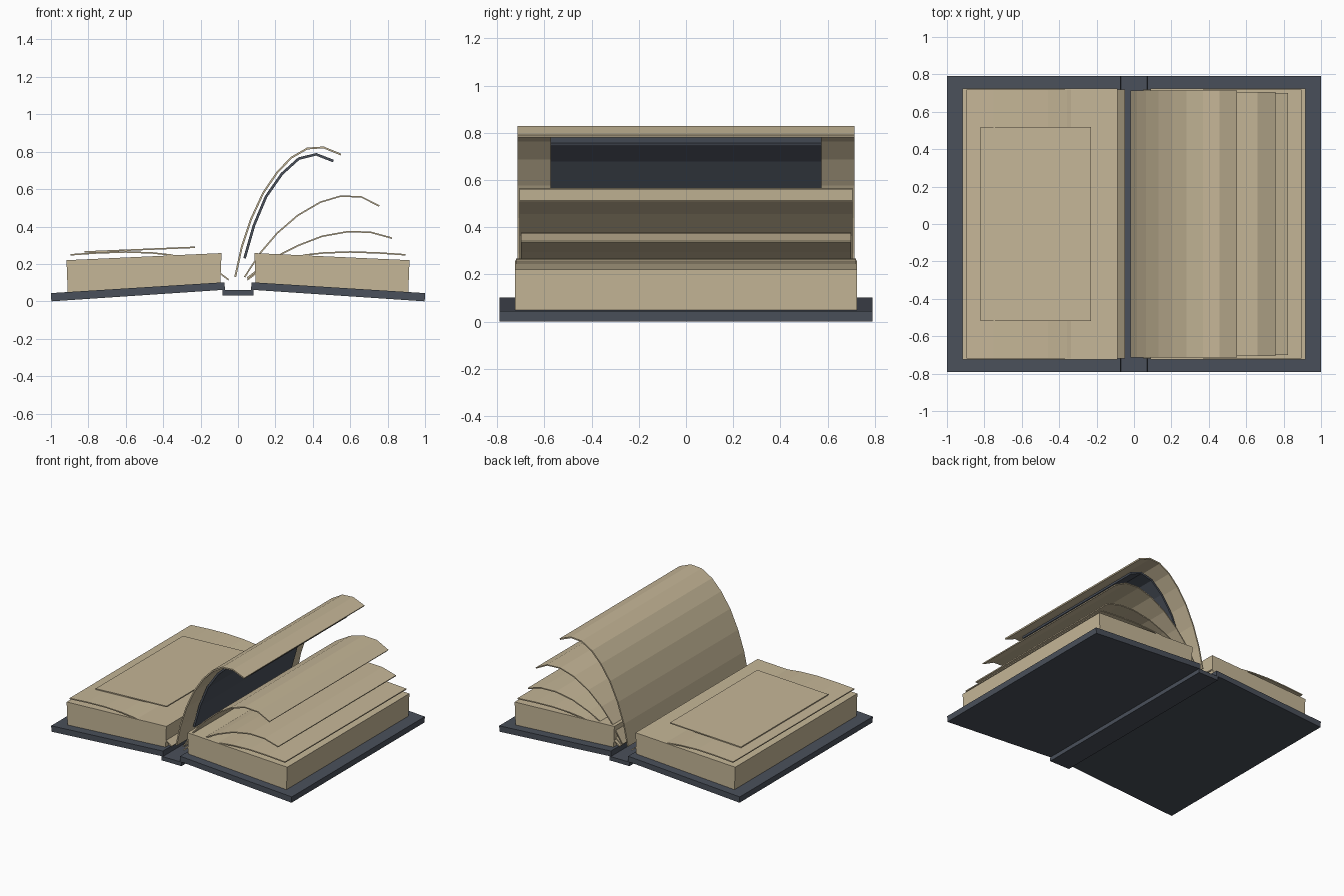
import bpy, bmesh
from mathutils import Vector

if "Cube" in bpy.data.objects:
    bpy.data.objects.remove(bpy.data.objects["Cube"])


def material(name, rgb):
    m = bpy.data.materials.new(name)
    m.diffuse_color = (*rgb, 1)
    m.use_nodes = True
    m.node_tree.nodes["Principled BSDF"].inputs["Base Color"].default_value = m.diffuse_color
    return m


PAPER = material("aged paper", (0.56, 0.47, 0.31))
COVER = material("slate cover", (0.068, 0.08, 0.103))


def extrude_profile(name, outline, half_depth, mat):
    """Extrude a closed x-z outline along y, centred on y = 0."""
    bm = bmesh.new()
    face = bm.faces.new([bm.verts.new((x, -half_depth, z)) for x, z in outline])
    ext = bmesh.ops.extrude_face_region(bm, geom=[face])
    verts = [g for g in ext["geom"] if isinstance(g, bmesh.types.BMVert)]
    bmesh.ops.translate(bm, verts=verts, vec=(0, 2 * half_depth, 0))
    bmesh.ops.recalc_face_normals(bm, faces=bm.faces)
    mesh = bpy.data.meshes.new(name)
    bm.to_mesh(mesh)
    bm.free()
    mesh.materials.append(mat)
    ob = bpy.data.objects.new(name, mesh)
    bpy.context.collection.objects.link(ob)
    return ob


def sheet(name, path, half_depth, thick, mat):
    """A thin bent sheet following an x-z centre line."""
    pts = [Vector(p) for p in path]
    a, b = [], []
    for i, p in enumerate(pts):
        t = (pts[min(i + 1, len(pts) - 1)] - pts[max(i - 1, 0)]).normalized()
        n = Vector((-t.y, t.x)) * thick / 2
        a.append(p + n)
        b.append(p - n)
    return extrude_profile(name, a + b[::-1], half_depth, mat)


def flip(path, s):
    return [(s * x, z) for x, z in path]


# Spine strip
extrude_profile("spine", [(-0.083, 0.03), (0.083, 0.03), (0.083, 0.06), (-0.083, 0.06)], 0.79, COVER)

# Matching halves: cover board, page block, resting top page
board = [(0.07, 0.062), (0.998, 0.0), (1.0, 0.044), (0.072, 0.102)]
block = [(0.095, 0.085), (0.91, 0.04), (0.917, 0.22), (0.088, 0.258)]
resting = [(0.05, 0.115), (0.09, 0.145), (0.18, 0.195), (0.27, 0.228), (0.36, 0.248),
           (0.46, 0.259), (0.6, 0.264), (0.75, 0.259), (0.895, 0.249)]
for side, s in (("left", -1), ("right", 1)):
    extrude_profile(side + "_cover", flip(board, s), 0.79, COVER)
    extrude_profile(side + "_page_block", flip(block, s), 0.725, PAPER)
    sheet(side + "_resting_page", flip(resting, s), 0.72, 0.008, PAPER)

# Loose card lying on the left page
sheet("loose_card", [(-0.82, 0.264), (-0.23, 0.289)], 0.518, 0.008, PAPER)

# Turning pages on the right
sheet("low_turning_page",
      [(0.05, 0.125), (0.14, 0.195), (0.23, 0.252), (0.32, 0.298), (0.45, 0.348),
       (0.59, 0.373), (0.71, 0.369), (0.823, 0.338)], 0.70, 0.008, PAPER)
sheet("middle_turning_page",
      [(0.035, 0.13), (0.12, 0.26), (0.21, 0.365), (0.32, 0.46), (0.44, 0.53),
       (0.55, 0.563), (0.66, 0.558), (0.755, 0.51)], 0.705, 0.008, PAPER)
sheet("high_turning_page",
      [(-0.015, 0.13), (0.02, 0.29), (0.07, 0.44), (0.135, 0.58), (0.21, 0.69),
       (0.285, 0.768), (0.37, 0.817), (0.457, 0.823), (0.55, 0.785)], 0.713, 0.01, PAPER)

# Dark plate under the highest page
sheet("dark_plate",
      [(0.035, 0.23), (0.085, 0.405), (0.15, 0.56), (0.235, 0.682), (0.325, 0.763),
       (0.418, 0.786), (0.51, 0.75)], 0.575, 0.014, COVER)
